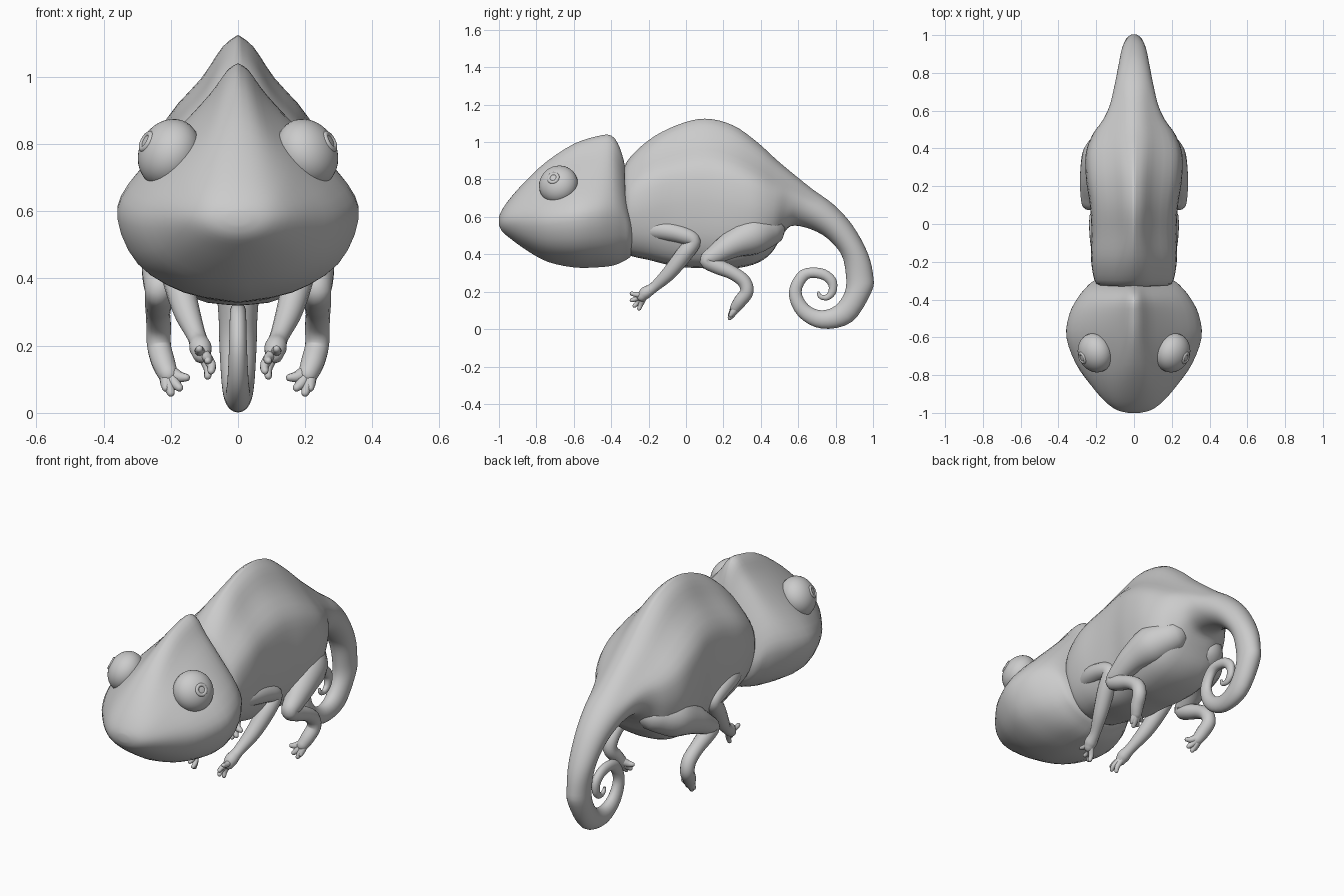
import bpy, bmesh
from math import sin, cos, pi, radians
from mathutils import Vector

if "Cube" in bpy.data.objects:
    bpy.data.objects.remove(bpy.data.objects["Cube"])


def smooth_path(pts, sub):
    """Catmull-Rom interpolation of tuples of any length."""
    pts = [Vector(p) for p in pts]
    out = []
    for i in range(len(pts) - 1):
        a, b, c, d = pts[max(i - 1, 0)], pts[i], pts[i + 1], pts[min(i + 2, len(pts) - 1)]
        for k in range(sub):
            t = k / sub
            out.append(0.5 * (2 * b + (c - a) * t + (2 * a - 5 * b + 4 * c - d) * t * t
                              + (3 * b - a - 3 * c + d) * t ** 3))
    return out + [pts[-1]]


def skin(name, rings, mirror=False):
    """Join closed rings of points into a smooth capped surface."""
    bm = bmesh.new()
    loops = [[bm.verts.new(p) for p in r] for r in rings]
    n = len(loops[0])
    for a, b in zip(loops, loops[1:]):
        for i in range(n):
            j = (i + 1) % n
            bm.faces.new((a[i], a[j], b[j], b[i]))
    bm.faces.new(loops[0])
    bm.faces.new(loops[-1])
    bmesh.ops.recalc_face_normals(bm, faces=bm.faces)
    for f in bm.faces:
        f.smooth = True
    me = bpy.data.meshes.new(name)
    bm.to_mesh(me)
    bm.free()
    ob = bpy.data.objects.new(name, me)
    bpy.context.collection.objects.link(ob)
    if mirror:
        ob.modifiers.new("Mirror", 'MIRROR')
    return ob


def loft(name, stations, profile, sub=3):
    """Stations: top y,z, bottom y,z, half width, blend from ellipse to profile."""
    half = smooth_path(profile, 3)
    n = len(half) - 1
    rings = []
    for ty, tz, by, bz, hw, mix in smooth_path(stations, sub):
        pts = []
        for i, (w, h) in enumerate(half):
            a = pi * i / n
            x = hw * (w * mix + sin(a) * (1 - mix))
            k = h * mix + (0.5 + 0.5 * cos(a)) * (1 - mix)
            pts.append((x, by + k * (ty - by), bz + k * (tz - bz)))
        rings.append(pts + [(-x, y, z) for x, y, z in pts[-2:0:-1]])
    return skin(name, rings)


def limb(name, pts, sub=5, sides=16):
    """Mirrored tube through (x, y, z, radius) with rounded ends."""
    path = smooth_path(pts, sub)
    cen = [p.to_3d() for p in path]
    rad = [p[3] for p in path]
    rings = []
    u = None
    last = len(cen) - 1
    for i, c in enumerate(cen):
        t = (cen[min(i + 1, last)] - cen[max(i - 1, 0)]).normalized()
        u = t.orthogonal() if u is None else u - t * u.dot(t)
        u.normalize()
        v = t.cross(u)
        ring = lambda o, r: [c + t * o + (u * cos(2 * pi * k / sides) + v * sin(2 * pi * k / sides)) * r
                             for k in range(sides)]
        r = rad[i]
        caps = [(sin(radians(a)) * r, cos(radians(a)) * r) for a in (30, 60, 85)]
        if i == 0:
            rings += [ring(-o, q) for o, q in reversed(caps)]
        rings.append(ring(0, r))
        if i == last:
            rings += [ring(o, q) for o, q in caps]
    return skin(name, rings, True)


# Head with a tall crest at the back
head_profile = [(0, 1), (.1, .97), (.26, .87), (.55, .72), (.91, .52), (1, .37), (.83, .17), (.45, .045), (0, 0)]
loft("head", [
    (-1.0, .60, -1.0, .56, .03, 0),
    (-.985, .635, -.985, .525, .09, 0),
    (-.94, .70, -.94, .485, .155, .2),
    (-.85, .80, -.85, .42, .235, .5),
    (-.74, .90, -.74, .36, .31, .8),
    (-.60, .99, -.60, .33, .358, 1),
    (-.48, 1.03, -.48, .33, .343, 1),
    (-.40, 1.035, -.39, .34, .30, 1),
    (-.35, .96, -.33, .365, .255, 1),
    (-.31, .80, -.295, .39, .215, .8),
    (-.27, .62, -.27, .44, .14, .2)], head_profile)

# Humped body running into the tail
body_profile = [(0, 1), (.2, .955), (.47, .84), (.88, .70), (1, .55), (1, .38), (.88, .17), (.55, .03), (0, 0)]
trunk = [
    (-.33, .80, -.29, .46, .14, .2),
    (-.32, .89, -.31, .40, .20, .4),
    (-.20, 1.01, -.20, .37, .225, .7),
    (-.05, 1.09, -.05, .335, .222, 1),
    (.10, 1.125, .10, .325, .23, 1),
    (.25, 1.09, .22, .32, .25, 1),
    (.38, 1.00, .36, .345, .253, .9),
    (.49, .90, .45, .40, .22, .7),
    (.58, .825, .51, .49, .167, .5),
    (.68, .745, .56, .55, .13, .3),
    (.79, .665, .65, .54, .105, 0),
    (.89, .555, .75, .49, .085, 0),
    (.97, .41, .83, .40, .069, 0),
    (1.0, .29, .855, .29, .058, 0)]
# Coil of the tail: outer and inner radius every 45 degrees
outer = [.267, .228, .197, .18, .175, .16, .125, .105, .08, .06, .043, .032, .022]
inner = [.125, .105, .10, .10, .107, .098, .066, .05, .035, .025, .015, .01, .01]
for i, (ro, ri) in enumerate(zip(outer, inner)):
    c, s = cos(-pi / 4 * i), sin(-pi / 4 * i)
    trunk.append((.725 + ro * c, .2 + ro * s, .725 + ri * c, .2 + ri * s, max((ro - ri) * .39, .006), 0))
loft("body_and_tail", trunk, body_profile, 4)

# Turret eyes with a ringed pupil
for side, label in ((-1, "left"), (1, "right")):
    axis = Vector((side * .80, -.32, .42)).normalized()
    centre = Vector((side * .205, -.682, .772))
    rot = axis.to_track_quat('Z', 'Y').to_euler()
    bpy.ops.mesh.primitive_uv_sphere_add(segments=32, ring_count=20, radius=1, location=centre, rotation=rot)
    eye = bpy.context.object
    eye.name = label + "_eye"
    eye.scale = (.106, .106, .087)
    bpy.ops.object.shade_smooth()
    bpy.ops.mesh.primitive_torus_add(major_segments=24, minor_segments=10, major_radius=.025, minor_radius=.01,
                                     location=centre + axis * .08, rotation=rot)
    bpy.context.object.name = label + "_eyelid"
    bpy.ops.object.shade_smooth()

# Front legs: folded upper arm, forearm and hand
limb("front_leg", [
    (.13, -.24, .53, .05), (.17, -.13, .53, .055), (.19, -.02, .505, .048), (.195, .04, .47, .04),
    (.18, -.01, .40, .045), (.152, -.09, .30, .039), (.122, -.17, .225, .028), (.112, -.215, .195, .033),
    (.108, -.235, .175, .028)])
for i, tip in enumerate([(.115, -.29, .19), (.09, -.29, .155), (.08, -.275, .125), (.09, -.25, .11)]):
    limb("front_toe_%d" % (i + 1), [
        (.11, -.22, .185, .02), (tip[0], tip[1] * .6 - .09, tip[2] * .6 + .07, .014), (*tip, .011)], 4, 10)

# Hind legs: heavy thigh merging into the hip, shin and foot
limb("hind_leg", [
    (.12, .44, .53, .09), (.172, .35, .50, .105), (.212, .25, .455, .077), (.23, .16, .40, .055),
    (.235, .115, .365, .043), (.236, .17, .335, .042), (.238, .25, .30, .037), (.236, .31, .255, .037),
    (.235, .325, .20, .036), (.222, .29, .15, .035), (.208, .265, .115, .03)])
for i, tip in enumerate([(.155, .245, .105), (.175, .235, .075), (.20, .235, .06), (.215, .24, .075)]):
    limb("hind_toe_%d" % (i + 1), [
        (.212, .275, .125, .025), (tip[0] * .6 + .085, tip[1] * .6 + .107, tip[2] * .6 + .045, .018),
        (*tip, .012)], 4, 10)
